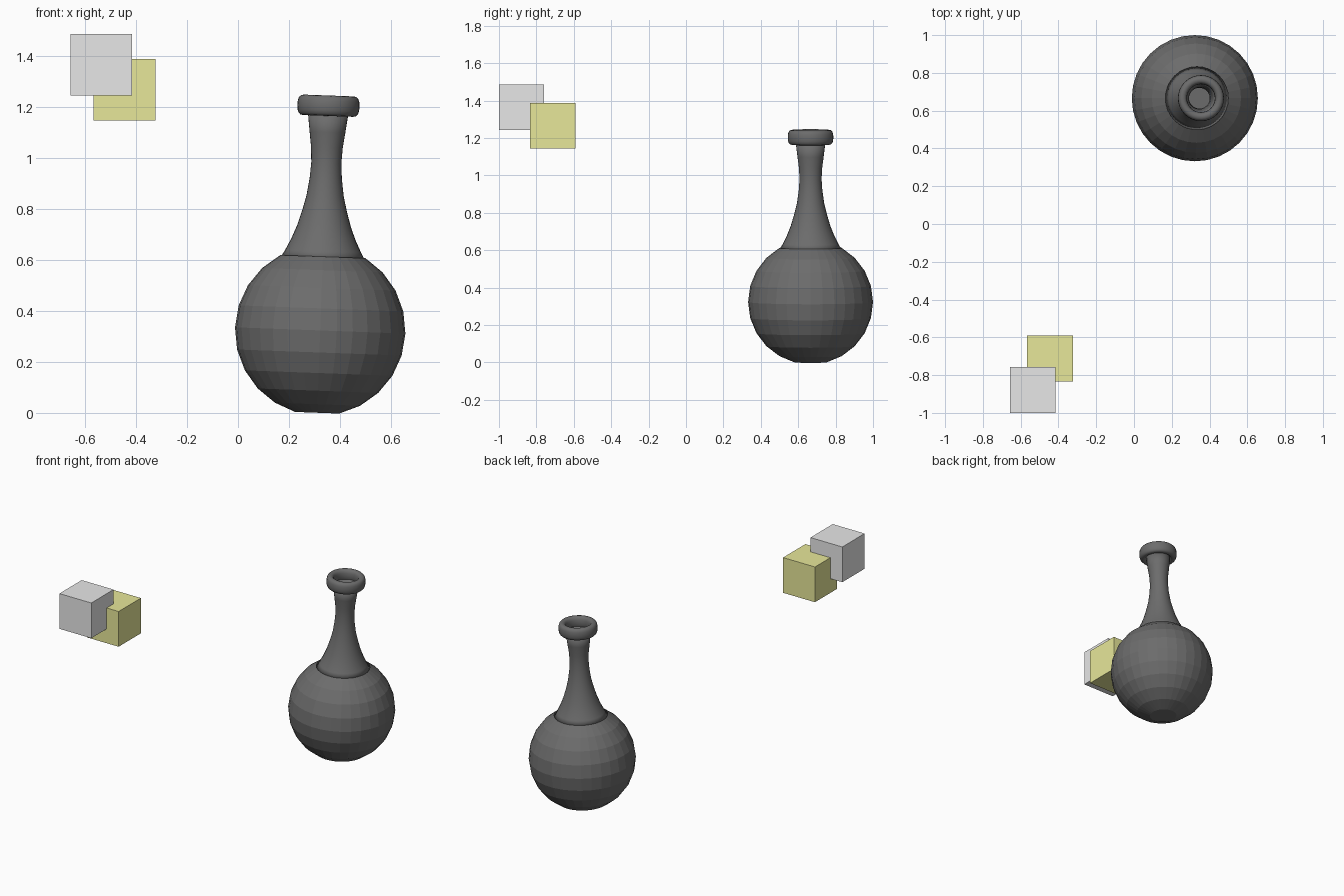
import bpy, bmesh
from math import sin, cos, pi, radians
from mathutils import Matrix, Vector

cube = bpy.data.objects.get("Cube")
if cube:
    bpy.data.objects.remove(cube, do_unlink=True)

CENTRE = Vector((0.322, 0.666, 0.323))   # middle of the round body
TILT = Matrix.Translation(CENTRE) @ Matrix.Rotation(radians(2.1), 4, 'Y')


def material(name, r, g, b):
    m = bpy.data.materials.new(name)
    m.use_nodes = True
    m.diffuse_color = (r, g, b, 1)
    m.node_tree.nodes["Principled BSDF"].inputs["Base Color"].default_value = (r, g, b, 1)
    return m


def finish(name, bm, mat):
    bmesh.ops.recalc_face_normals(bm, faces=bm.faces)
    mesh = bpy.data.meshes.new(name)
    bm.to_mesh(mesh)
    bm.free()
    mesh.materials.append(mat)
    obj = bpy.data.objects.new(name, mesh)
    bpy.context.collection.objects.link(obj)
    return obj


def lathe(name, profile, mat, sides, closed=False, cap=False, smooth=False):
    """Spin (radius, height) points about the leaning vase axis."""
    bm = bmesh.new()
    rings = [[bm.verts.new((r * cos(2 * pi * i / sides), r * sin(2 * pi * i / sides), z - CENTRE.z))
              for i in range(sides)] for r, z in profile]
    pairs = list(zip(rings, rings[1:]))
    if closed:
        pairs.append((rings[-1], rings[0]))
    for a, b in pairs:
        for i in range(sides):
            j = (i + 1) % sides
            bm.faces.new((a[i], a[j], b[j], b[i]))
    if cap:
        bm.faces.new(rings[0])
    for f in bm.faces:
        f.smooth = smooth
    obj = finish(name, bm, mat)
    obj.matrix_world = TILT
    return obj


def box(name, corner, size, mat):
    bm = bmesh.new()
    bmesh.ops.create_cube(bm, size=size)
    obj = finish(name, bm, mat)
    obj.location = Vector(corner) + Vector((size, size, size)) / 2
    return obj


charcoal = material("charcoal", 0.15, 0.15, 0.15)
grey = material("light grey", 0.8, 0.8, 0.8)
olive = material("olive yellow", 0.8, 0.8, 0.32)

# Round body with a flat base, open at the shoulder
R = 0.334
steps = [radians(a) for a in range(15, 151, 15)]
body = [(R * sin(a), CENTRE.z - R * cos(a)) for a in steps]
lathe("vase_body", body, charcoal, 32, cap=True)

# Flared hollow neck: outside going up, inside coming down
outer = [(0.168, 0.60), (0.148, 0.635), (0.126, 0.68), (0.106, 0.73), (0.088, 0.79),
         (0.073, 0.85), (0.063, 0.92), (0.059, 0.98), (0.062, 1.04), (0.070, 1.10), (0.080, 1.18)]
inner = [(r - 0.004, z) for r, z in reversed(outer)]
lathe("vase_neck", outer + inner, charcoal, 32, closed=True, smooth=True)

# Rounded lip
lip = []
for i in range(16):
    a = 2 * pi * i / 16
    c, s = cos(a), sin(a)
    lip.append((0.098 + 0.024 * (abs(c) ** 0.8) * (1 if c > 0 else -1),
                1.204 + 0.040 * (abs(s) ** 0.8) * (1 if s > 0 else -1)))
lathe("vase_lip", lip, charcoal, 32, closed=True, smooth=True)

# Two floating blocks
box("grey_block", (-0.657, -1.0, 1.243), 0.242, grey)
box("yellow_block", (-0.566, -0.833, 1.145), 0.242, olive)
